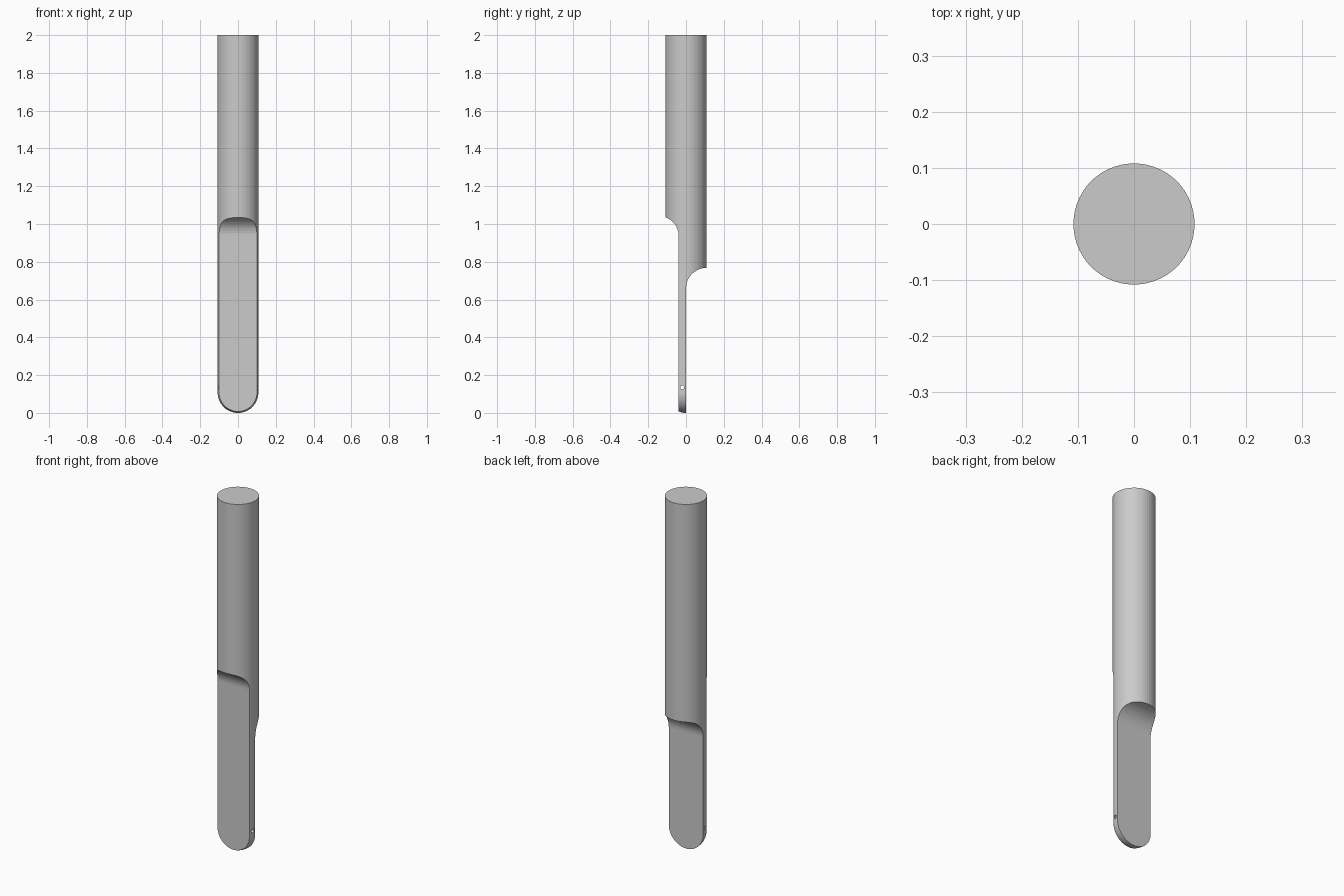
import bpy, bmesh, math

if "Cube" in bpy.data.objects:
    bpy.data.objects.remove(bpy.data.objects["Cube"])

R, H = 0.108, 2.0           # rod radius and overall height
SEGS = 48
FRONT, BACK = -0.04, 0.0005  # flat faces of the thin blade


def make_object(name, bm):
    bmesh.ops.recalc_face_normals(bm, faces=bm.faces)
    mesh = bpy.data.meshes.new(name)
    bm.to_mesh(mesh)
    bm.free()
    obj = bpy.data.objects.new(name, mesh)
    bpy.context.collection.objects.link(obj)
    return obj


def arc(cy, cz, r, a0, a1, n=12):
    return [(cy + r * math.cos(math.radians(a0 + (a1 - a0) * i / n)),
             cz + r * math.sin(math.radians(a0 + (a1 - a0) * i / n))) for i in range(n + 1)]


def cut(obj, cutter, operation):
    mod = obj.modifiers.new(operation.lower(), 'BOOLEAN')
    mod.operation, mod.solver, mod.object = operation, 'EXACT', cutter
    bpy.context.view_layer.objects.active = obj
    bpy.ops.object.modifier_apply(modifier=mod.name)
    bpy.data.objects.remove(cutter)


# Round rod with a hemispherical lower tip
bm = bmesh.new()
rings = [(R, H)] + [(R * math.cos(t), R - R * math.sin(t))
                    for t in (math.pi / 2 * i / 16 for i in range(16))]
loops = []
for r, z in rings:
    loops.append([bm.verts.new((r * math.cos(2 * math.pi * (k + .5) / SEGS),
                                r * math.sin(2 * math.pi * (k + .5) / SEGS), z))
                  for k in range(SEGS)])
tip = bm.verts.new((0, 0, 0))
bm.faces.new(loops[0])
for k in range(SEGS):
    j = (k + 1) % SEGS
    for a, b in zip(loops, loops[1:]):
        bm.faces.new((a[k], a[j], b[j], b[k]))
    bm.faces.new((loops[-1][k], loops[-1][j], tip))
rod = make_object("rod_with_flat_blade", bm)

# Side profile: thin blade below, filleted out to the full rod above
profile = [(FRONT, -0.1), (BACK, -0.1)]
profile += arc(BACK + 0.108, 0.66, 0.108, 180, 90)
profile += [(0.2, 0.768), (0.2, 2.1), (-0.2, 2.1), (-0.2, 1.02)]
profile += arc(FRONT - 0.1, 0.94, 0.1, 90, 0)
bm = bmesh.new()
face = bm.faces.new([bm.verts.new((-0.3, y, z)) for y, z in profile])
ext = bmesh.ops.extrude_face_region(bm, geom=[face])
bmesh.ops.translate(bm, vec=(0.6, 0, 0),
                    verts=[v for v in ext['geom'] if isinstance(v, bmesh.types.BMVert)])
cut(rod, make_object("blade_profile", bm), 'INTERSECT')

# Small cross bore near the tip
bpy.ops.mesh.primitive_cylinder_add(vertices=24, radius=0.01, depth=0.6,
                                    location=(0, -0.02, 0.135), rotation=(0, math.pi / 2, 0))
cut(rod, bpy.context.object, 'DIFFERENCE')

# Plain grey finish
grey = bpy.data.materials.new("light grey")
grey.diffuse_color = (0.6, 0.6, 0.6, 1)
grey.use_nodes = True
grey.node_tree.nodes["Principled BSDF"].inputs["Base Color"].default_value = grey.diffuse_color
rod.data.materials.clear()
rod.data.materials.append(grey)
for p in rod.data.polygons:
    p.material_index = 0
    p.use_smooth = False
